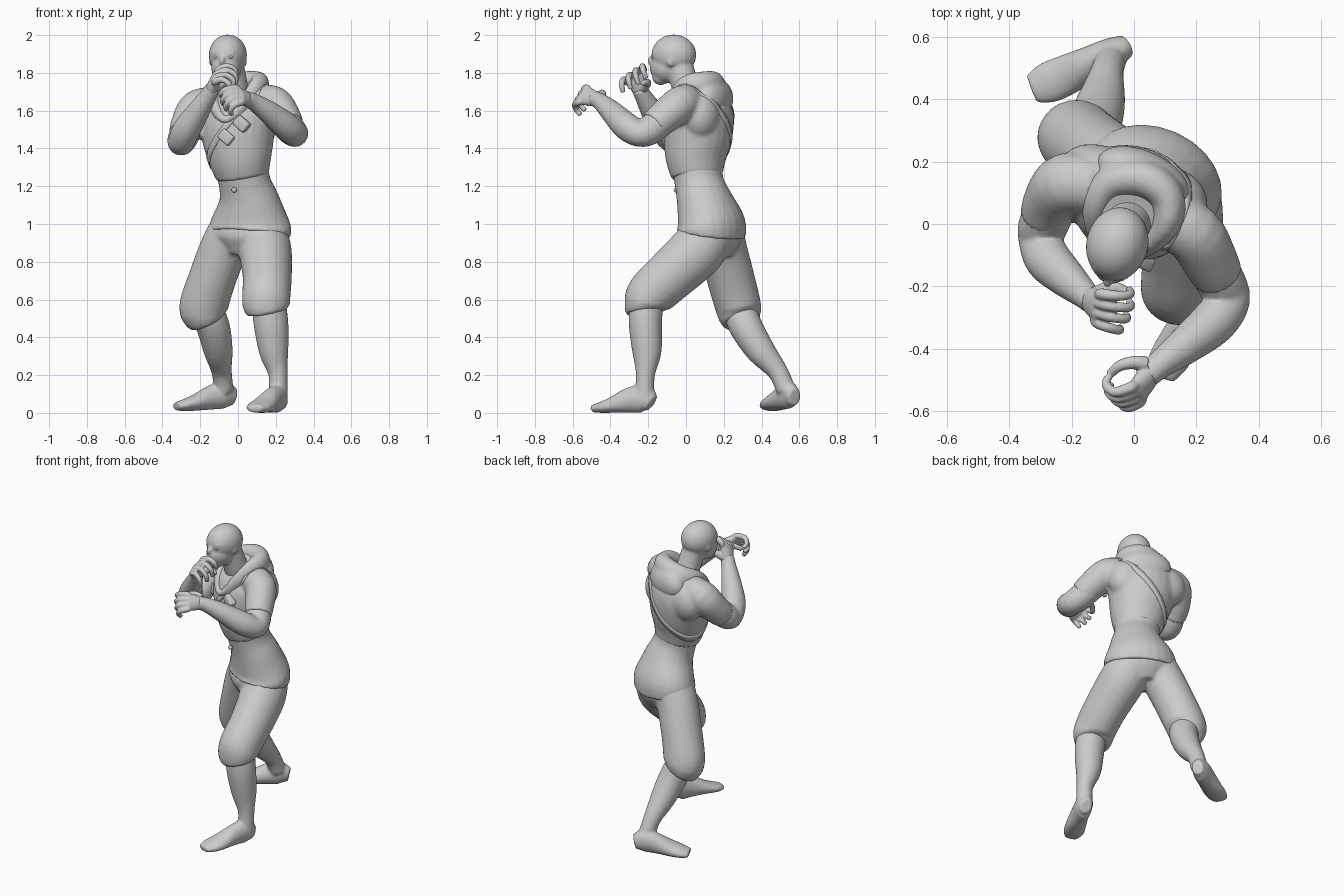
import bpy, bmesh
from math import sin, cos, pi, radians
from mathutils import Vector, Matrix

YAW = radians(-24)                        # the trunk is turned in a fighting stance
SIDE = Vector((cos(YAW), sin(YAW), 0))    # towards the figure's left
BACK = Vector((-sin(YAW), cos(YAW), 0))


def loft(bm, rings, ref=(1, 0, 0), closed=False, n=24, sub=4):
    """Smooth tube through elliptical rings (x, y, z, a, b)."""
    R = [Vector(r if len(r) == 5 else (*r, r[3])) for r in rings]
    N, ref, pts = len(R), Vector(ref), []
    get = lambda i: R[i % N] if closed else R[max(0, min(N - 1, i))]
    for i in range(N if closed else N - 1):
        p0, p1, p2, p3 = (get(i + k) for k in (-1, 0, 1, 2))
        for k in range(sub):
            t = k / sub
            pts.append(p1 + (p2 - p0) * (t / 2) + (p0 * 2 - p1 * 5 + p2 * 4 - p3) * (t * t / 2)
                       + (p1 * 3 - p0 - p2 * 3 + p3) * (t ** 3 / 2))
    if not closed:
        pts.append(R[-1])
    M, loops = len(pts), []
    for i, p in enumerate(pts):
        nx = pts[(i + 1) % M] if closed else pts[min(i + 1, M - 1)]
        pv = pts[i - 1] if closed else pts[max(i - 1, 0)]
        t = Vector((nx - pv)[:3]).normalized()
        s = (ref - t * ref.dot(t)).normalized()
        u = t.cross(s)
        c = Vector(p[:3])
        loops.append([bm.verts.new(c + s * (p[3] * cos(2 * pi * j / n)) + u * (p[4] * sin(2 * pi * j / n)))
                      for j in range(n)])
    for i in range(M if closed else M - 1):
        a, b = loops[i], loops[(i + 1) % M]
        for j in range(n):
            bm.faces.new((a[j], a[(j + 1) % n], b[(j + 1) % n], b[j]))
    if not closed:
        bm.faces.new(loops[0][::-1])
        bm.faces.new(loops[-1])


def ball(bm, c, r, yaw=0, tilt=0):
    m = (Matrix.Translation(c) @ Matrix.Rotation(yaw, 4, 'Z') @ Matrix.Rotation(tilt, 4, 'X')
         @ Matrix.Diagonal((*r, 1)))
    bmesh.ops.create_uvsphere(bm, u_segments=24, v_segments=16, radius=1, matrix=m)


def finish(name, bm, voxel=0.011, smooth=3):
    bmesh.ops.recalc_face_normals(bm, faces=bm.faces)
    for f in bm.faces:
        f.smooth = True
    me = bpy.data.meshes.new(name)
    bm.to_mesh(me)
    bm.free()
    ob = bpy.data.objects.new(name, me)
    bpy.context.collection.objects.link(ob)
    if voxel:                              # fuse overlapping volumes into one skin
        r = ob.modifiers.new("fuse", 'REMESH')
        r.mode, r.voxel_size, r.use_smooth_shade = 'VOXEL', voxel, True
        s = ob.modifiers.new("soften", 'SMOOTH')
        s.factor, s.iterations = 0.5, smooth
    return ob


# Head with neck, jaw, nose, ears and brow
bm = bmesh.new()
HY = radians(-14)
head = Matrix.Translation((-0.055, -0.07, 1.88)) @ Matrix.Rotation(HY, 4, 'Z')
for c, r in [((0, 0.006, 0.015), (0.1, 0.12, 0.108)), ((0, -0.03, -0.05), (0.08, 0.09, 0.085)),
             ((0, -0.066, -0.1), (0.048, 0.046, 0.045)), ((0, -0.12, -0.015), (0.015, 0.018, 0.024)),
             ((0, -0.084, 0.028), (0.066, 0.026, 0.016)), ((0, -0.094, -0.055), (0.045, 0.03, 0.045)),
             ((0.092, 0.01, -0.018), (0.01, 0.02, 0.03)), ((-0.092, 0.01, -0.018), (0.01, 0.02, 0.03))]:
    ball(bm, head @ Vector(c), r, HY)
loft(bm, [(-0.01, 0.04, 1.62, 0.085), (-0.02, 0.0, 1.72, 0.074), (-0.04, -0.035, 1.84, 0.072)])
finish("head", bm, 0.008, 4)
bm = bmesh.new()
for s in (-1, 1):
    ball(bm, head @ Vector((s * 0.036, -0.095, 0.003)), (0.016, 0.012, 0.008), HY)
finish("eyes", bm, 0)

# Vest: chest, shoulder blades, shoulders and short sleeves
bm = bmesh.new()
loft(bm, [(0.025, 0.06, 1.25, 0.142, 0.134), (0.01, 0.052, 1.35, 0.172, 0.16), (0, 0.062, 1.47, 0.198, 0.18),
          (-0.005, 0.072, 1.58, 0.212, 0.175), (-0.005, 0.065, 1.67, 0.17, 0.145), (-0.01, 0.045, 1.74, 0.09, 0.09)],
     SIDE)
ball(bm, (-0.105, 0.15, 1.57), (0.14, 0.1, 0.13), YAW)
ball(bm, (0.12, 0.08, 1.57), (0.12, 0.1, 0.13), YAW)
loft(bm, [(0.09, 0.02, 1.65, 0.09), (0.19, -0.03, 1.635, 0.096), (0.24, -0.11, 1.57, 0.09),
          (0.27, -0.17, 1.52, 0.082)], (0, 0, 1))
loft(bm, [(-0.12, 0.12, 1.64, 0.09), (-0.215, 0.13, 1.61, 0.1), (-0.265, 0.075, 1.53, 0.09),
          (-0.285, 0.02, 1.475, 0.082)], (0, 0, 1))
vest = finish("vest", bm, 0.011, 5)

# Tunic around waist and hips, ending in a hem
bm = bmesh.new()
loft(bm, [(0.062, 0.132, 0.945, 0.224, 0.175), (0.065, 0.133, 1.0, 0.222, 0.172), (0.058, 0.098, 1.12, 0.168, 0.146),
          (0.035, 0.07, 1.22, 0.14, 0.128), (0.015, 0.055, 1.33, 0.15, 0.135)], SIDE)
finish("tunic", bm)

# Hood lying round the neck and draped on the back
bm = bmesh.new()
loft(bm, [(-0.06, -0.1, 1.55, 0.02, 0.02), (0.035, -0.08, 1.64, 0.04, 0.028), (0.105, 0.0, 1.72, 0.064, 0.046),
          (0.105, 0.09, 1.74, 0.068, 0.056), (0.03, 0.145, 1.74, 0.068, 0.06), (-0.07, 0.135, 1.715, 0.064, 0.055),
          (-0.12, 0.06, 1.68, 0.056, 0.045), (-0.12, -0.035, 1.61, 0.038, 0.028)], (0, 0, 1), True)
ball(bm, (0.03, 0.15, 1.665), (0.16, 0.085, 0.11), YAW)
finish("hood", bm, 0.011, 6)

# Chest strap wrapped onto the vest, from left shoulder to right ribs
bm = bmesh.new()
rows = []
for k in range(64):
    t = 2 * pi * k / 64
    c = Vector((-0.01, 0.055, 1.5 + 0.2 * cos(t))) + SIDE * (0.17 * cos(t)) + BACK * (0.18 * sin(t))
    rows.append([bm.verts.new(c + Vector((0, 0, h))) for h in (-0.026, 0, 0.026)])
for k in range(64):
    a, b = rows[k - 1], rows[k]
    for j in (0, 1):
        bm.faces.new((a[j], b[j], b[j + 1], a[j + 1]))
strap = finish("strap", bm, 0)
w = strap.modifiers.new("wrap", 'SHRINKWRAP')
w.target, w.offset, w.wrap_mode = vest, 0.004, 'ABOVE_SURFACE'
strap.modifiers.new("thick", 'SOLIDIFY').thickness = 0.008

# Two pouches on the strap
for i, c in enumerate([(0.02, -0.118, 1.53), (-0.06, -0.1, 1.46)]):
    bm = bmesh.new()
    bmesh.ops.create_cube(bm, size=1, matrix=Matrix.Translation(c) @ Matrix.Rotation(YAW, 4, 'Z')
                          @ Matrix.Rotation(radians(40), 4, 'Y') @ Matrix.Diagonal((0.08, 0.045, 0.06, 1)))
    p = finish("pouch_%d" % (i + 1), bm, 0)
    b = p.modifiers.new("round", 'BEVEL')
    b.width, b.segments = 0.01, 3
bm = bmesh.new()
ball(bm, (-0.02, -0.053, 1.18), (0.014, 0.012, 0.014))
finish("button", bm, 0)

# Knee-length trousers, gathered at the cuffs
bm = bmesh.new()
loft(bm, [(0.06, 0.13, 1.0, 0.2, 0.155), (0.06, 0.13, 0.92, 0.21, 0.163), (0.05, 0.13, 0.83, 0.13, 0.11)], SIDE)
loft(bm, [(0.125, 0.11, 0.93, 0.14), (0.145, 0.05, 0.85, 0.14, 0.147), (0.155, -0.09, 0.72, 0.13, 0.137),
          (0.15, -0.19, 0.625, 0.128, 0.128), (0.15, -0.215, 0.565, 0.125, 0.112), (0.155, -0.215, 0.53, 0.105, 0.1)])
loft(bm, [(-0.02, 0.17, 0.96, 0.135), (-0.075, 0.195, 0.87, 0.128), (-0.14, 0.24, 0.7, 0.126),
          (-0.18, 0.275, 0.57, 0.13, 0.122), (-0.175, 0.285, 0.52, 0.122, 0.115), (-0.16, 0.295, 0.485, 0.1)])
finish("trousers", bm)

# Left leg and foot, in front
bm = bmesh.new()
loft(bm, [(0.16, -0.21, 0.6, 0.09), (0.175, -0.215, 0.47, 0.092, 0.088), (0.19, -0.207, 0.32, 0.077),
          (0.212, -0.215, 0.2, 0.05), (0.21, -0.22, 0.08, 0.053)])
loft(bm, [(0.23, -0.18, 0.05, 0.036, 0.046), (0.21, -0.225, 0.075, 0.052, 0.075), (0.177, -0.305, 0.066, 0.055, 0.066),
          (0.137, -0.39, 0.042, 0.066, 0.042), (0.105, -0.45, 0.029, 0.064, 0.029), (0.09, -0.495, 0.022, 0.042, 0.02)])
finish("left_lower_leg", bm, 0.009)

# Right leg and foot, behind with the heel lifted
bm = bmesh.new()
loft(bm, [(-0.17, 0.28, 0.55, 0.09), (-0.13, 0.32, 0.45, 0.088), (-0.105, 0.395, 0.33, 0.077),
          (-0.087, 0.485, 0.22, 0.054), (-0.075, 0.53, 0.12, 0.052)])
loft(bm, [(-0.02, 0.575, 0.085, 0.036, 0.046), (-0.075, 0.546, 0.095, 0.052, 0.072),
          (-0.145, 0.513, 0.08, 0.057, 0.064), (-0.22, 0.477, 0.056, 0.066, 0.045),
          (-0.28, 0.452, 0.042, 0.066, 0.033), (-0.328, 0.433, 0.034, 0.048, 0.022)], (0, 1, 0))
finish("right_lower_leg", bm, 0.009)

# Bare arms: upper arm, elbow, forearm, wrist
arms = {
    "left": [(0.21, -0.06, 1.6, 0.075), (0.275, -0.18, 1.505, 0.08), (0.303, -0.245, 1.478, 0.07),
             (0.255, -0.315, 1.517, 0.074), (0.165, -0.39, 1.59, 0.061), (0.085, -0.45, 1.645, 0.046),
             (0.04, -0.49, 1.665, 0.04)],
    "right": [(-0.24, 0.09, 1.56, 0.075), (-0.29, 0.0, 1.46, 0.08), (-0.3, -0.055, 1.435, 0.07),
              (-0.275, -0.115, 1.495, 0.074), (-0.215, -0.175, 1.59, 0.062), (-0.16, -0.225, 1.675, 0.046),
              (-0.135, -0.25, 1.72, 0.04)]}
for side, path in arms.items():
    bm = bmesh.new()
    loft(bm, path, (0.3, 0.2, 1))
    finish(side + "_arm", bm, 0.009)

# Half-closed hands: palm between wrist and knuckle row, curled fingers, thumb
hands = {  # wrist, index knuckle, little knuckle, finger steps, thumb path
    "left": ((0.055, -0.475, 1.66), (-0.01, -0.525, 1.72), (0.02, -0.57, 1.645),
             [(-0.048, -0.018, -0.012), (-0.075, 0.0, -0.04), (-0.068, 0.024, -0.062)],
             [(0.04, -0.45, 1.68), (0.0, -0.445, 1.69), (-0.045, -0.455, 1.685), (-0.08, -0.485, 1.665)]),
    "right": ((-0.145, -0.24, 1.7), (-0.105, -0.225, 1.815), (-0.12, -0.315, 1.755),
              [(0.045, -0.012, 0.016), (0.088, -0.015, -0.01), (0.088, -0.002, -0.055)],
              [(-0.12, -0.225, 1.72), (-0.08, -0.205, 1.745), (-0.04, -0.21, 1.75), (-0.01, -0.23, 1.745)])}
for side, (wrist, k0, k1, steps, thumb) in hands.items():
    bm = bmesh.new()
    wrist, k0, k1 = Vector(wrist), Vector(k0), Vector(k1)
    mid = (k0 + k1) / 2
    loft(bm, [(*wrist, 0.04, 0.034), (*wrist.lerp(mid, 0.5), 0.05, 0.031), (*mid, 0.054, 0.024)], k1 - k0, n=16)
    for i in range(4):
        k = k0.lerp(k1, i / 3)
        size = (1, 1.08, 1.02, 0.85)[i]
        fan = (k1 - k0) * (0.12 * (i - 1.5))          # fingers spread towards the tips
        pts = [k.lerp(wrist, 0.2), k] + [k + Vector(s) * size + fan * f for s, f in zip(steps, (0.4, 0.8, 1))]
        loft(bm, [(*p, r) for p, r in zip(pts, (0.016, 0.019, 0.017, 0.015, 0.013))], (0.2, 0.5, 0.8), n=12)
    loft(bm, [(*p, r) for p, r in zip(thumb, (0.026, 0.022, 0.018, 0.014))], (0, 0.2, 1), n=12)
    finish(side + "_hand", bm, 0.005, 2)
